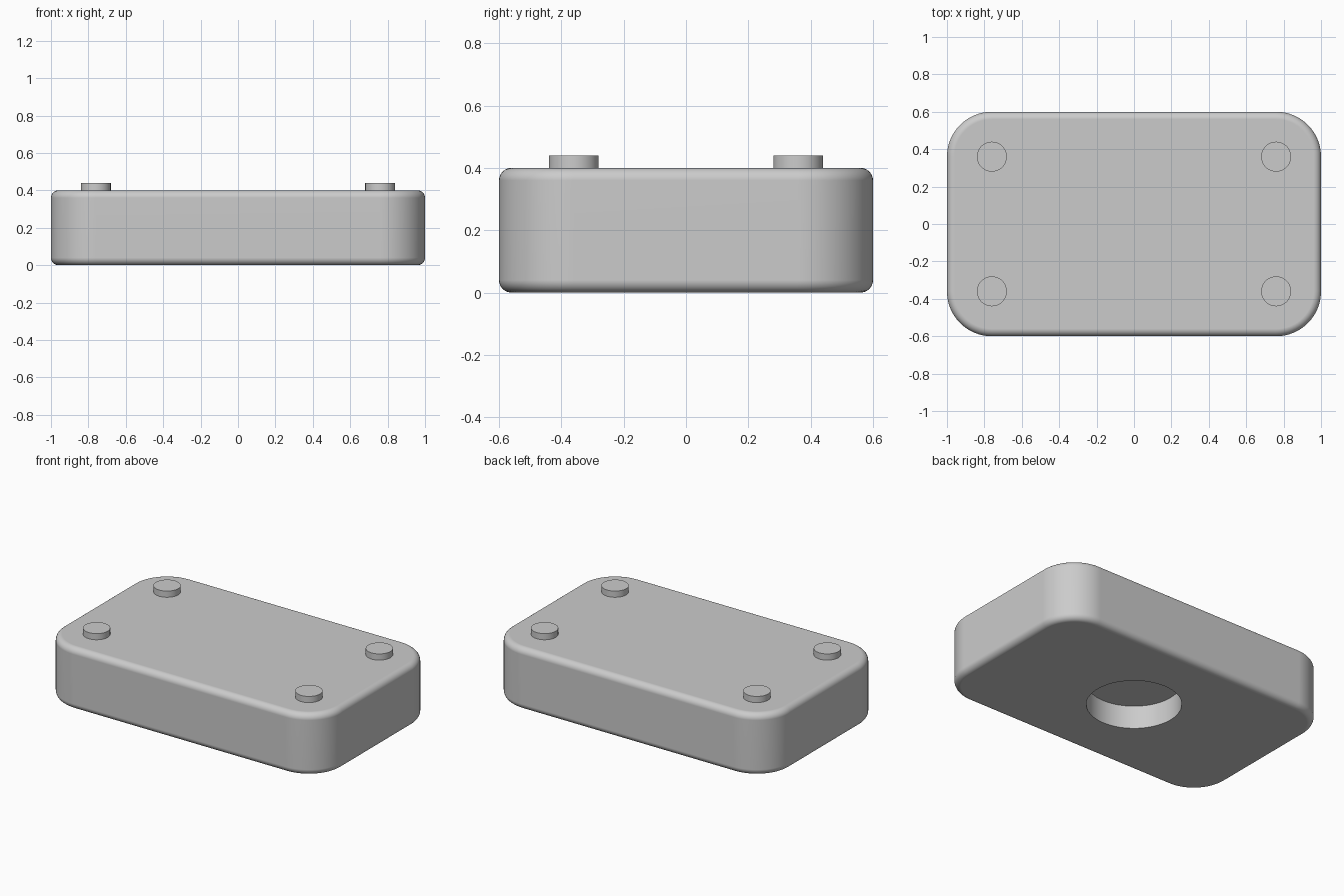
import bpy, bmesh, math

cube = bpy.data.objects.get("Cube")
if cube:
    bpy.data.objects.remove(cube, do_unlink=True)

LENGTH, WIDTH, HEIGHT = 2.0, 1.2, 0.4
CORNER, FILLET = 0.24, 0.04
PEG_RADIUS, PEG_HEIGHT = 0.08, 0.04
HOLE_RADIUS, HOLE_DEPTH = 0.28, 0.15

grey = bpy.data.materials.new("plain grey")
grey.use_nodes = True
grey.diffuse_color = (0.6, 0.6, 0.6, 1)
grey.node_tree.nodes["Principled BSDF"].inputs["Base Color"].default_value = grey.diffuse_color


def add_object(name, bm):
    mesh = bpy.data.meshes.new(name)
    bm.to_mesh(mesh)
    bm.free()
    mesh.materials.append(grey)
    obj = bpy.data.objects.new(name, mesh)
    bpy.context.collection.objects.link(obj)
    return obj


def add_cylinder(name, radius, bottom, top, x=0, y=0, sides=64):
    bm = bmesh.new()
    bmesh.ops.create_cone(bm, cap_ends=True, segments=sides, radius1=radius,
                          radius2=radius, depth=top - bottom)
    bmesh.ops.translate(bm, verts=bm.verts, vec=(x, y, (top + bottom) / 2))
    return add_object(name, bm)


def activate(obj):
    bpy.ops.object.select_all(action="DESELECT")
    obj.select_set(True)
    bpy.context.view_layer.objects.active = obj


def smooth(obj):
    activate(obj)
    bpy.ops.object.shade_smooth_by_angle(angle=math.radians(35))
    weighted = obj.modifiers.new("flat face normals", "WEIGHTED_NORMAL")
    weighted.keep_sharp = True


# Body: round the upright corners, then fillet the top and bottom rims
bm = bmesh.new()
bmesh.ops.create_cube(bm, size=1)
bmesh.ops.scale(bm, verts=bm.verts, vec=(LENGTH, WIDTH, HEIGHT))
bmesh.ops.translate(bm, verts=bm.verts, vec=(0, 0, HEIGHT / 2))
upright = [e for e in bm.edges if abs(e.verts[0].co.z - e.verts[1].co.z) > HEIGHT / 2]
bmesh.ops.bevel(bm, geom=upright, offset=CORNER, offset_type="OFFSET",
                segments=16, profile=0.5, affect="EDGES")
rims = [e for e in bm.edges if abs(e.verts[0].co.z - e.verts[1].co.z) < HEIGHT / 2]
bmesh.ops.bevel(bm, geom=rims, offset=FILLET, offset_type="OFFSET",
                segments=6, profile=0.5, affect="EDGES")
body = add_object("body", bm)

# Round blind recess in the underside
cutter = add_cylinder("recess_cutter", HOLE_RADIUS, -0.1, HOLE_DEPTH)
cutter.hide_render = True
recess = body.modifiers.new("recess", "BOOLEAN")
recess.operation = "DIFFERENCE"
recess.solver = "EXACT"
recess.object = cutter
activate(body)
bpy.ops.object.modifier_apply(modifier=recess.name)
bpy.data.objects.remove(cutter, do_unlink=True)
smooth(body)

# Four pegs, concentric with the rounded corners
for side, sx in (("left", 1), ("right", -1)):
    for end, sy in (("front", -1), ("back", 1)):
        peg = add_cylinder(f"{end}_{side}_peg", PEG_RADIUS, HEIGHT, HEIGHT + PEG_HEIGHT,
                           sx * (LENGTH / 2 - CORNER), sy * (WIDTH / 2 - CORNER), 48)
        smooth(peg)
